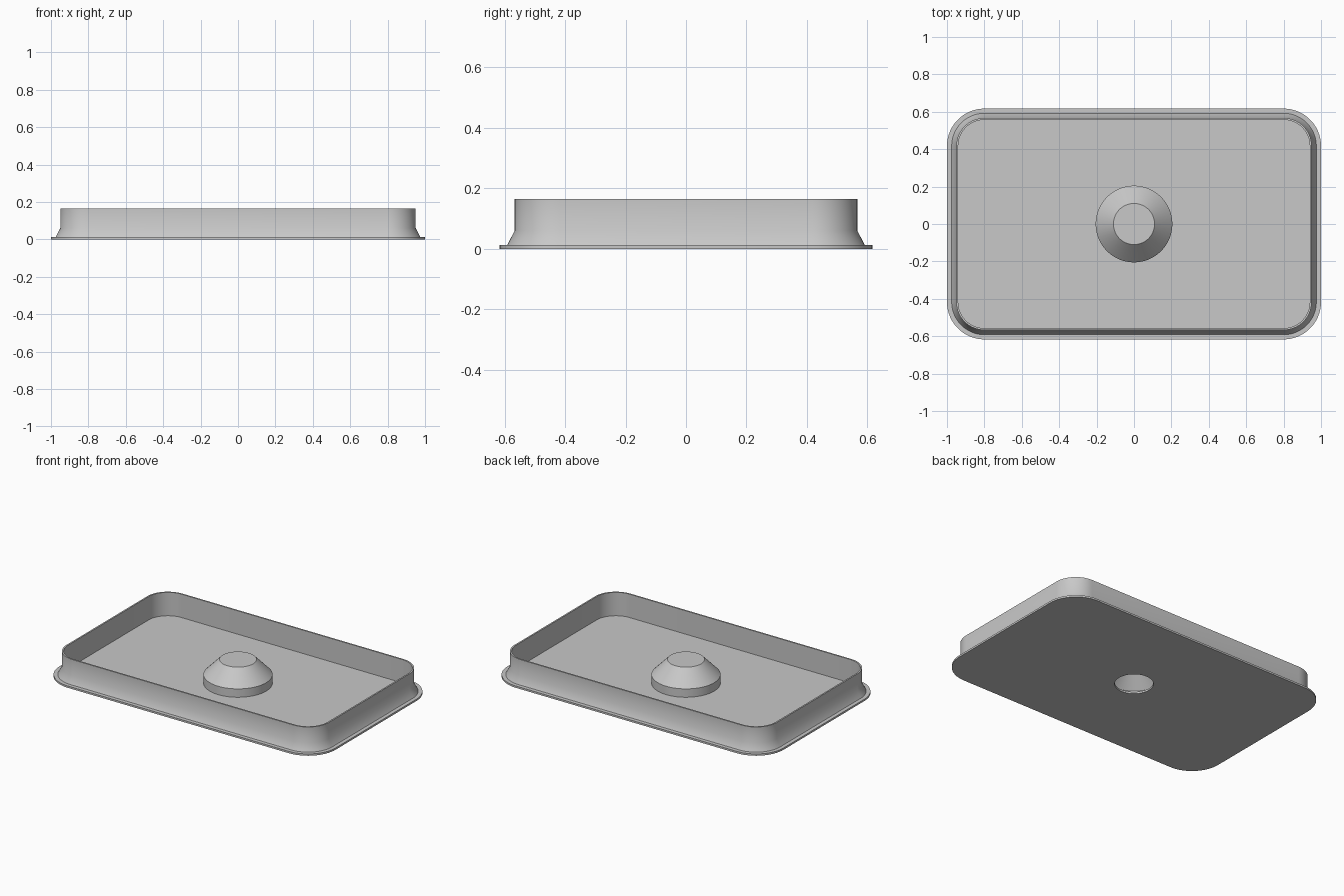
import bpy, bmesh
from math import sin, cos, pi

cube = bpy.data.objects.get("Cube")
if cube:
    bpy.data.objects.remove(cube, do_unlink=True)

STEPS = 15                     # segments per rounded corner
COUNT = 4 * (STEPS + 1)        # points in every ring
CX, CY = 0.80, 0.417           # corner arc centres

grey = bpy.data.materials.new("plain_grey")
grey.use_nodes = True
colour = (0.58, 0.58, 0.58, 1)
grey.diffuse_color = colour
grey.node_tree.nodes["Principled BSDF"].inputs["Base Color"].default_value = colour


def rounded_ring(r, z):
    """Rounded rectangle whose corners have radius r."""
    points = []
    for c, (sx, sy) in enumerate([(1, 1), (-1, 1), (-1, -1), (1, -1)]):
        for i in range(STEPS + 1):
            a = (c + i / STEPS) * pi / 2
            points.append((sx * CX + r * cos(a), sy * CY + r * sin(a), z))
    return points


def circle_ring(r, z):
    angles = [(i + 0.5) * 2 * pi / COUNT for i in range(COUNT)]
    return [(r * cos(a), r * sin(a), z) for a in angles]


def loft(name, chains, capped=False):
    """Skin each chain of rings; optionally close the first chain's end
    and the second chain's start."""
    bm = bmesh.new()
    for n, chain in enumerate(chains):
        rings = [[bm.verts.new(p) for p in ring] for ring in chain]
        for a, b in zip(rings, rings[1:]):
            for i in range(COUNT):
                j = (i + 1) % COUNT
                bm.faces.new((a[i], a[j], b[j], b[i]))
        if capped:
            bm.faces.new(rings[-1] if n == 0 else rings[0][::-1])
    mesh = bpy.data.meshes.new(name)
    bm.to_mesh(mesh)
    bm.free()
    mesh.materials.append(grey)
    obj = bpy.data.objects.new(name, mesh)
    bpy.context.collection.objects.link(obj)
    bpy.ops.object.select_all(action='DESELECT')
    obj.select_set(True)
    bpy.context.view_layer.objects.active = obj
    bpy.ops.object.shade_smooth_by_angle(angle=pi / 6)
    return obj


# Tray: underside, thin flange, flared foot, upright wall and floor
wall_profile = [(0.20, 0), (0.20, 0.012), (0.175, 0.012), (0.15, 0.06),
                (0.15, 0.165), (0.14, 0.165), (0.14, 0.012)]
tray = [circle_ring(0.115, 0)]
tray += [rounded_ring(r, z) for r, z in wall_profile]
tray.append(circle_ring(0.205, 0.012))
loft("tray", [tray])

# Hollow centre boss: outer skin, then the chamber open to the underside
outer = [(0.205, 0.012), (0.205, 0.067), (0.11, 0.165)]
inner = [(0.105, 0.157), (0.195, 0.064), (0.195, 0.012),
         (0.115, 0.012), (0.115, 0)]
loft("centre_boss",
     [[circle_ring(r, z) for r, z in part] for part in (outer, inner)],
     capped=True)
